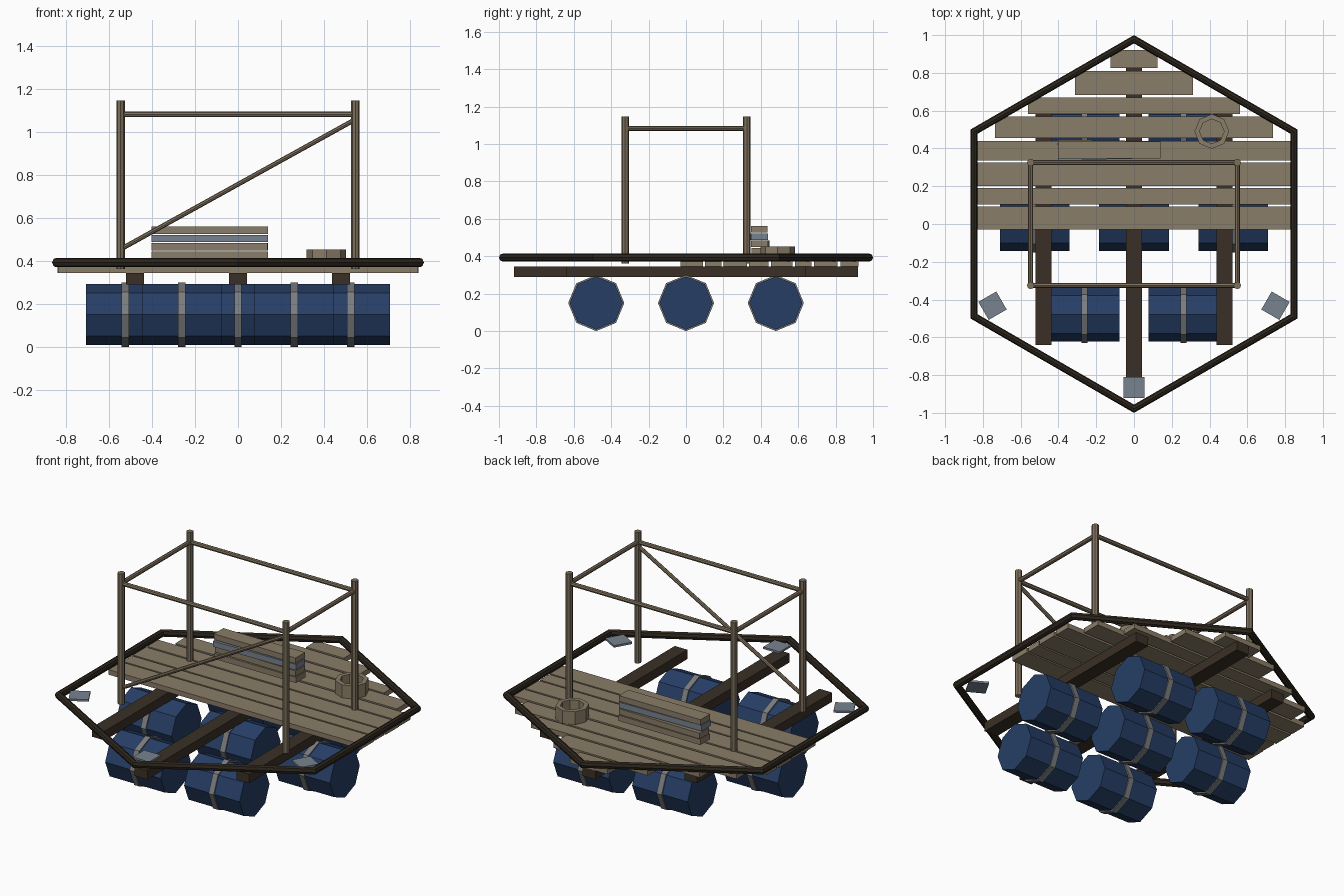
import bpy, math
from mathutils import Vector

if "Cube" in bpy.data.objects:
    bpy.data.objects.remove(bpy.data.objects["Cube"])


def mat(name, r, g, b):
    m = bpy.data.materials.new(name)
    m.diffuse_color = (r, g, b, 1)
    m.use_nodes = True
    m.node_tree.nodes["Principled BSDF"].inputs["Base Color"].default_value = m.diffuse_color
    return m


PLANK = mat("plank_wood", 0.255, 0.205, 0.138)
POLE = mat("pole_wood", 0.205, 0.160, 0.105)
JOIST = mat("dark_joist_wood", 0.042, 0.030, 0.019)
FRAME = mat("frame_dark_wood", 0.026, 0.019, 0.012)
BLUE = mat("barrel_blue", 0.019, 0.048, 0.130)
STRAP = mat("strap_grey", 0.195, 0.203, 0.210)
METAL = mat("plate_grey", 0.188, 0.223, 0.275)


def finish(name, m):
    ob = bpy.context.object
    ob.name = name
    ob.data.materials.append(m)
    return ob


def box(name, m, centre, size, turn=0.0):
    bpy.ops.mesh.primitive_cube_add(size=1, location=centre, rotation=(0, 0, turn))
    ob = finish(name, m)
    ob.scale = size
    return ob


def rod(name, m, a, b, radius, sides=8):
    a, b = Vector(a), Vector(b)
    d = b - a
    bpy.ops.mesh.primitive_cylinder_add(vertices=sides, radius=radius, depth=d.length,
                                        location=(a + b) / 2)
    ob = finish(name, m)
    ob.rotation_euler = d.to_track_quat('Z', 'Y').to_euler()
    return ob


# hexagonal outer frame
bpy.ops.mesh.primitive_torus_add(major_segments=6, minor_segments=8, major_radius=0.978,
                                 minor_radius=0.022, location=(0, 0, 0.393),
                                 rotation=(0, 0, math.pi / 6))
finish("hex_frame", FRAME)

# floating barrels with straps, in three staggered rows
for y, xs in ((-0.48, (-0.262, 0.262)), (0, (-0.525, 0, 0.525)), (0.48, (-0.262, 0.262))):
    for x in xs:
        rod("barrel", BLUE, (x - 0.184, y, 0.15), (x + 0.184, y, 0.15), 0.142)
        rod("barrel_strap", STRAP, (x - 0.017, y, 0.15), (x + 0.017, y, 0.15), 0.15)

# joists under the deck
for x, half in ((-0.48, 0.64), (0, 0.92), (0.48, 0.64)):
    box("joist", JOIST, (x, 0, 0.317), (0.085, 2 * half, 0.055))

# half deck of planks, shortened towards the rear corner
for y0, y1, half in ((-0.03, 0.092, 0.838), (0.102, 0.19, 0.835), (0.2, 0.325, 0.84),
                     (0.337, 0.44, 0.838), (0.455, 0.57, 0.735), (0.583, 0.67, 0.56),
                     (0.684, 0.81, 0.313), (0.825, 0.922, 0.125)):
    box("deck_plank", PLANK, (0, (y0 + y1) / 2, 0.359), (2 * half, y1 - y0, 0.03))

# corner plates on the unfinished front half
for deg in (210, 270, 330):
    a = math.radians(deg)
    box("corner_plate", METAL, (0.865 * math.cos(a), 0.865 * math.sin(a), 0.393),
        (0.11, 0.11, 0.012), a)

# shelter frame: posts, top rails, front brace
PX, PY = 0.547, 0.325
for sx in (-1, 1):
    for sy in (-1, 1):
        rod("post", POLE, (sx * PX, sy * PY, 0.362), (sx * PX, sy * PY, 1.147), 0.02)
    rod("side_rail", POLE, (sx * PX, -PY, 1.083), (sx * PX, PY, 1.083), 0.013)
    rod("long_rail", POLE, (-PX, sx * PY, 1.083), (PX, sx * PY, 1.083), 0.013)
rod("brace", POLE, (-PX, -PY, 0.455), (PX, -PY, 1.06), 0.011)

# stack of spare boards
for i, (m, y, turn) in enumerate(((PLANK, 0.395, 0.0), (PLANK, 0.397, -0.015),
                                  (METAL, 0.388, 0.02), (PLANK, 0.392, 0.0))):
    box("spare_board", m, (-0.132, y, 0.427 + 0.039 * i), (0.542, 0.09, 0.034), turn)

# rope coil: open eight-sided ring
rod_ring = rod("coil_ring", PLANK, (0.412, 0.49, 0.375), (0.412, 0.49, 0.453), 0.092)
cut = rod("coil_cutter", PLANK, (0.412, 0.49, 0.3), (0.412, 0.49, 0.6), 0.065)
cut.hide_render = True
cut.hide_viewport = False
cut.display_type = 'WIRE'
b = rod_ring.modifiers.new("hole", 'BOOLEAN')
b.operation = 'DIFFERENCE'
b.object = cut
b.solver = 'EXACT'
